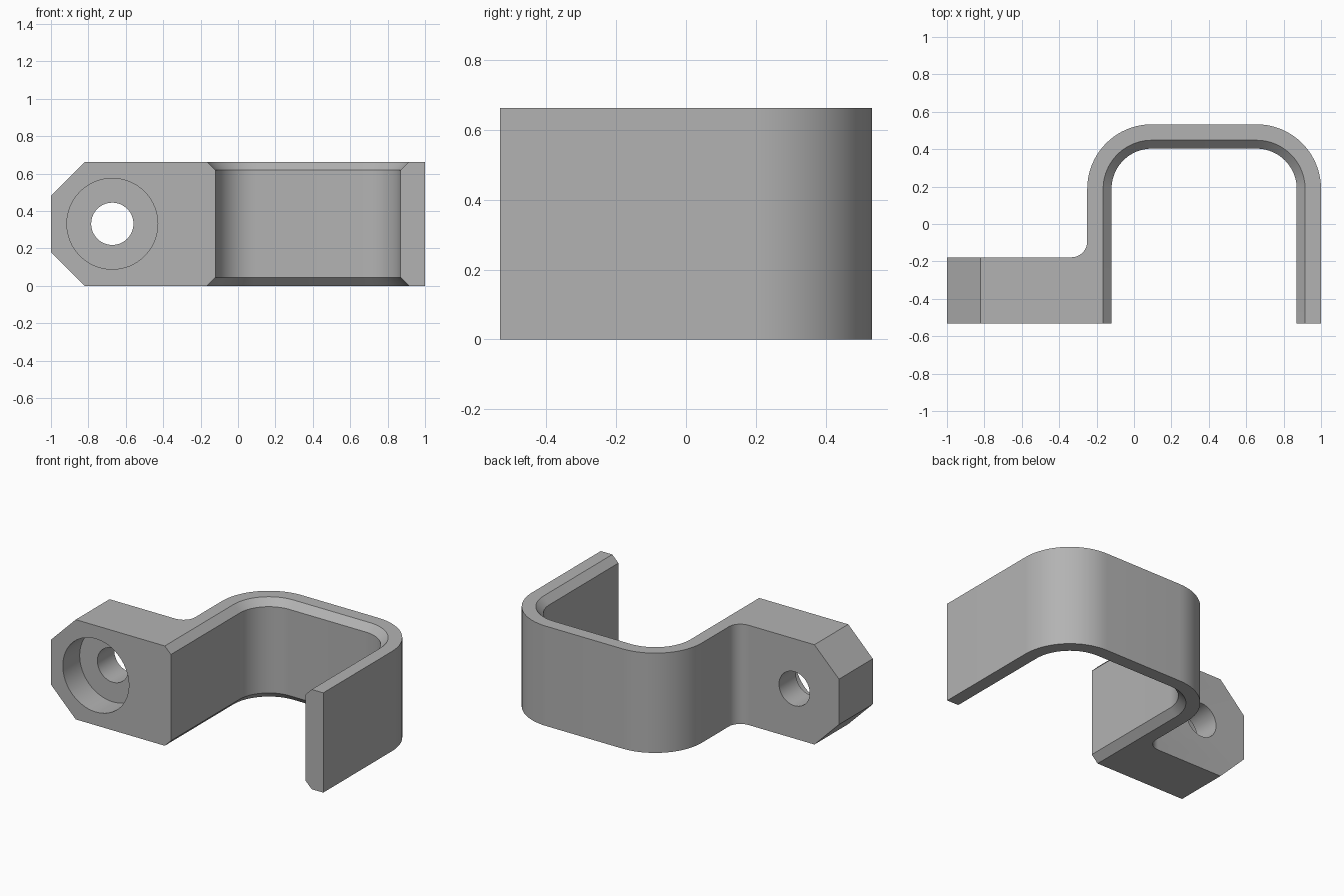
import bpy, bmesh, math
from mathutils import Matrix

cube = bpy.data.objects.get("Cube")
if cube:
    bpy.data.objects.remove(cube, do_unlink=True)

HEIGHT, FRONT, BACK = 0.663, -0.533, 0.533
TAB_BACK = -0.178
BEVEL = 0.045
BEND_L, BEND_R, BEND_Y = 0.095, 0.655, 0.188
OUTER_R, INNER_R = 0.345, 0.215
FILLET = 0.085
HOLE_X, HOLE_Z = -0.672, HEIGHT / 2

grey = bpy.data.materials.new("satin grey")
grey.use_nodes = True
grey.diffuse_color = (0.45, 0.45, 0.45, 1)
grey.node_tree.nodes["Principled BSDF"].inputs["Base Color"].default_value = grey.diffuse_color


def arc(cx, cy, r, start, end, steps=20):
    angles = [math.radians(start + (end - start) * i / steps) for i in range(steps + 1)]
    return [(cx + r * math.cos(a), cy + r * math.sin(a)) for a in angles]


def outline(inner_r):
    """Plan of the clip; inner_r sets the size of the channel."""
    wall = BEND_L - OUTER_R
    pts = [(-1, FRONT), (BEND_L - inner_r, FRONT)]
    pts += arc(BEND_L, BEND_Y, inner_r, 180, 90) + arc(BEND_R, BEND_Y, inner_r, 90, 0)
    pts += [(BEND_R + inner_r, FRONT), (BEND_R + OUTER_R, FRONT)]
    pts += arc(BEND_R, BEND_Y, OUTER_R, 0, 90) + arc(BEND_L, BEND_Y, OUTER_R, 90, 180)
    pts += arc(wall - FILLET, TAB_BACK + FILLET, FILLET, 0, -90, 10)
    return pts + [(-1, TAB_BACK)]


def loft(name, rings):
    """Solid skinned through matching rings of points."""
    bm = bmesh.new()
    loops = [[bm.verts.new(p) for p in ring] for ring in rings]
    for low, high in zip(loops, loops[1:]):
        for i in range(len(low)):
            j = (i + 1) % len(low)
            bm.faces.new((low[i], low[j], high[j], high[i]))
    bm.faces.new(loops[0][::-1])
    bm.faces.new(loops[-1])
    bmesh.ops.recalc_face_normals(bm, faces=bm.faces)
    mesh = bpy.data.meshes.new(name)
    bm.to_mesh(mesh)
    bm.free()
    mesh.materials.append(grey)
    obj = bpy.data.objects.new(name, mesh)
    bpy.context.collection.objects.link(obj)
    return obj


def cylinder(name, radius, y0, y1):
    plan = arc(HOLE_X, HOLE_Z, radius, 0, 360, 64)[:-1]
    return loft(name, [[(x, y, z) for x, z in plan] for y in (y0, y1)])


# Bracket body with bevelled channel edges
levels = [(0, BEVEL), (BEVEL, 0), (HEIGHT - BEVEL, 0), (HEIGHT, BEVEL)]
clip = loft("clip_bracket", [[(x, y, z) for x, y in outline(INNER_R + grow)]
                             for z, grow in levels])

# Screw hole, counterbore and cut tab corners
middle = (FRONT + TAB_BACK) / 2
cutters = [cylinder("hole_cutter", 0.113, FRONT - 0.1, TAB_BACK + 0.1),
           cylinder("counterbore_cutter", 0.243, FRONT - 0.1, middle)]
for side in (-1, 1):
    corner = [(-1.02, 0.131), (-0.8, 0.351), (-1.02, 0.351)]
    cutters.append(loft("corner_cutter", [[(x, y, HOLE_Z + side * z) for x, z in corner]
                                          for y in (FRONT - 0.1, TAB_BACK + 0.1)]))

bpy.ops.object.select_all(action="DESELECT")
bpy.context.view_layer.objects.active = clip
clip.select_set(True)
for cutter in cutters:
    cut = clip.modifiers.new("cut", "BOOLEAN")
    cut.operation, cut.solver, cut.object = "DIFFERENCE", "EXACT", cutter
    bpy.ops.object.modifier_apply(modifier=cut.name)
    bpy.data.objects.remove(cutter, do_unlink=True)

bpy.ops.object.shade_smooth_by_angle(angle=math.radians(30))
